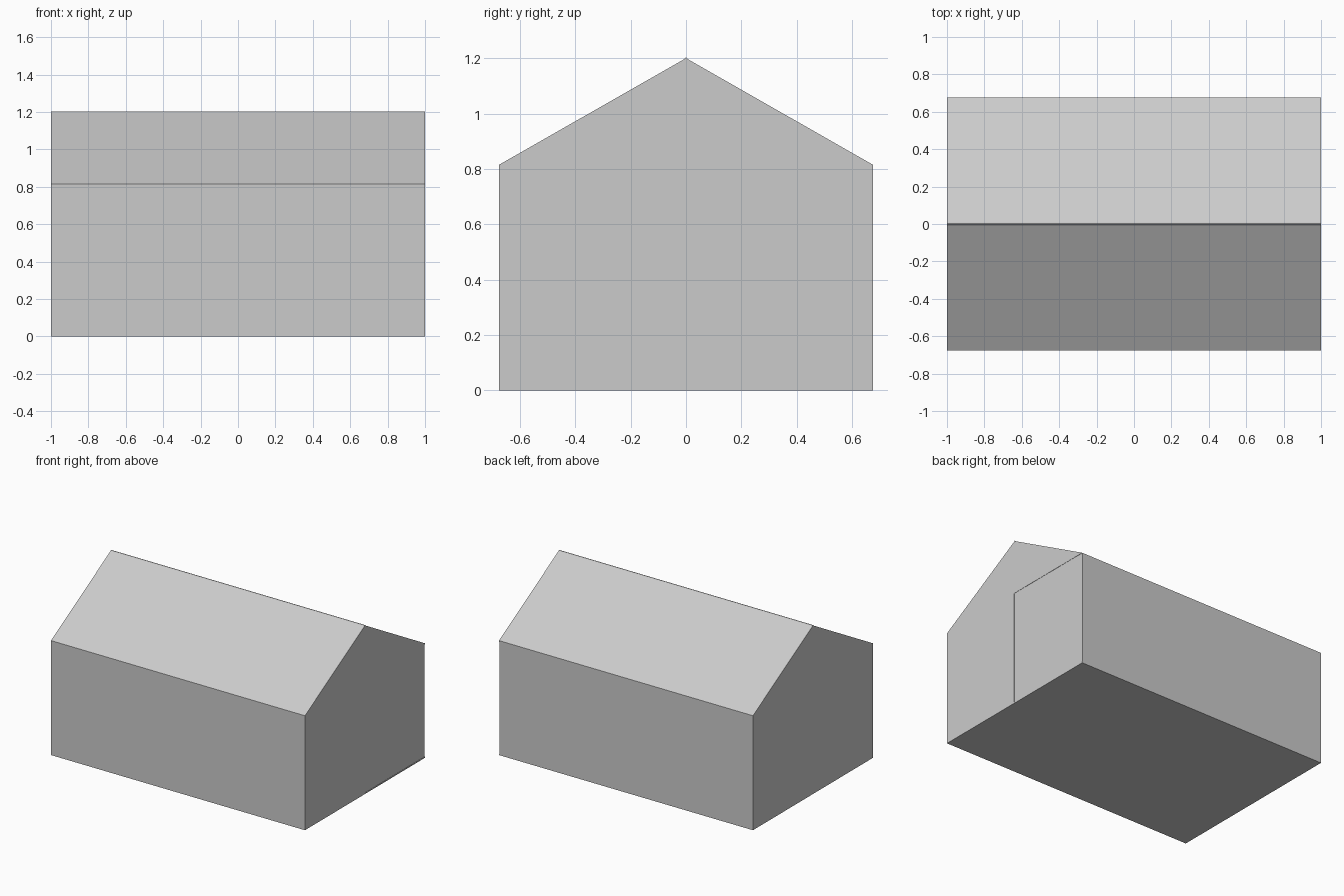
import bpy

if "Cube" in bpy.data.objects:
    bpy.data.objects.remove(bpy.data.objects["Cube"])

L, W, EAVE, TOP, T = 1.0, 0.675, 0.815, 1.2, 0.008


def prism(name, profile, x0, x1):
    """Extrude a (y, z) outline along x."""
    n = len(profile)
    verts = [(x, y, z) for x in (x0, x1) for y, z in profile]
    faces = [tuple(range(n))[::-1], tuple(range(n, 2 * n))]
    faces += [(i, (i + 1) % n, n + (i + 1) % n, n + i) for i in range(n)]
    me = bpy.data.meshes.new(name)
    me.from_pydata(verts, [], faces)
    ob = bpy.data.objects.new(name, me)
    bpy.context.collection.objects.link(ob)
    # consistent outward normals
    import bmesh
    bm = bmesh.new()
    bm.from_mesh(me)
    bmesh.ops.recalc_face_normals(bm, faces=bm.faces)
    bm.to_mesh(me)
    bm.free()
    return ob


def slab(name, x0, x1, y0, y1, z0, z1):
    return prism(name, [(y0, z0), (y1, z0), (y1, z1), (y0, z1)], x0, x1)


# Floor
slab("floor", -L, L, -W, W, 0, T)

# Long walls and roof slopes
for side, s in (("front", -1), ("back", 1)):
    y0, y1 = sorted((s * W, s * (W - T)))
    slab(side + "_wall", -L + T, L - T, y0, y1, T, EAVE)
    prism(side + "_roof", [(s * W, EAVE), (0, TOP), (0, TOP - T), (s * W, EAVE - T)], -L, L)

# Gable triangles and the plain end wall
gable = [(-W, EAVE), (W, EAVE), (0, TOP)]
prism("left_gable", gable, -L, -L + T)
prism("right_gable", gable, L - T, L)
slab("left_end_wall", -L, -L + T, -W, W, T, EAVE)

# Double doors on the right end, one leaf slightly proud of the other
slab("door_leaf_front", L - T, L, -W, -0.004, T, EAVE)
slab("door_leaf_back", L - T, L - 0.002, -0.004, W, T, EAVE)

# Thin ridge strip
prism("ridge_strip", [(-0.008, TOP - 0.005), (0.008, TOP - 0.005), (0.002, TOP + 0.002), (-0.002, TOP + 0.002)], -L, L)
